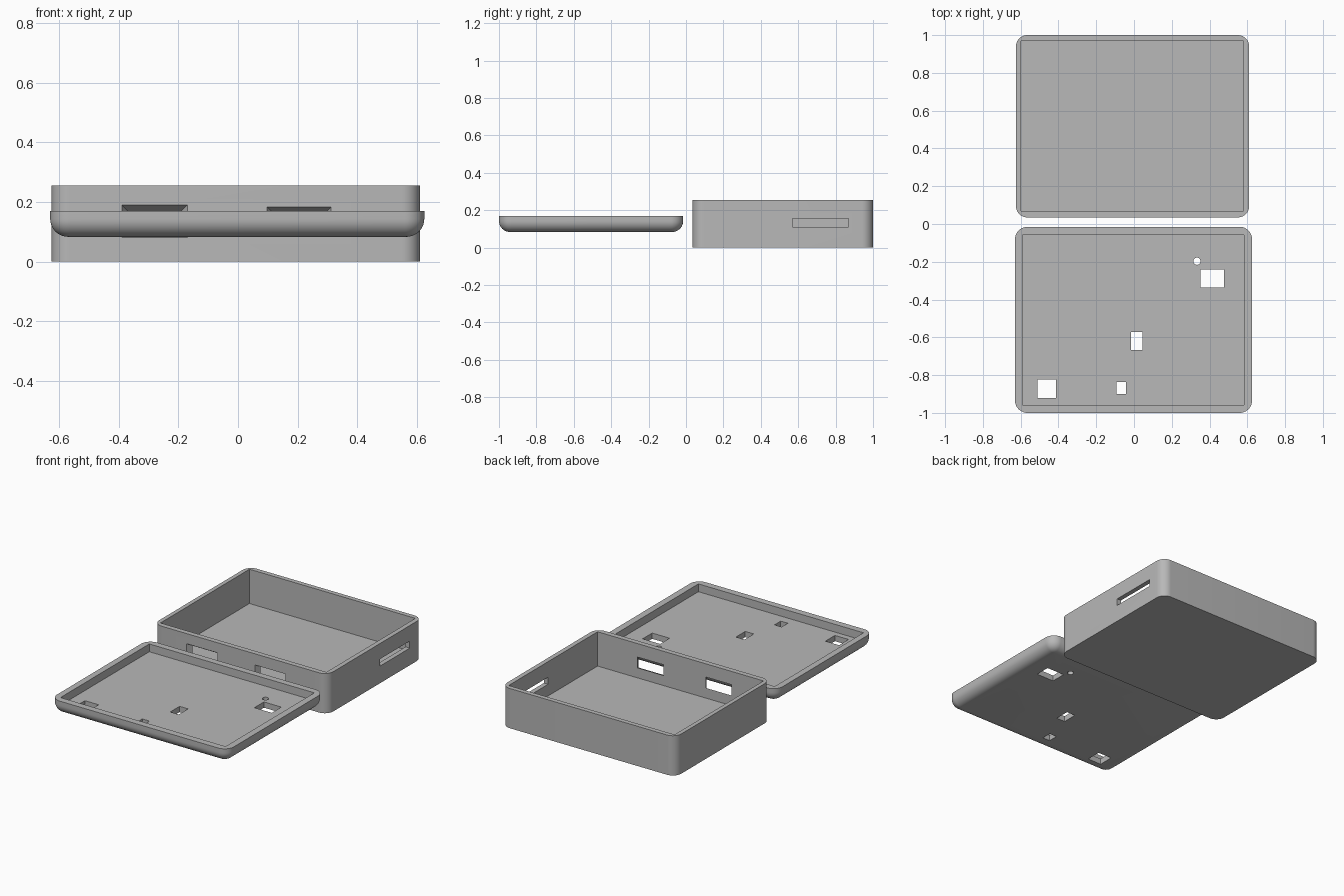
import bpy, bmesh, math
from mathutils import Vector

if "Cube" in bpy.data.objects:
    bpy.data.objects.remove(bpy.data.objects["Cube"], do_unlink=True)

grey = bpy.data.materials.new("plain_grey")
grey.use_nodes = True
colour = (0.48, 0.48, 0.48, 1)
grey.diffuse_color = colour
grey.node_tree.nodes["Principled BSDF"].inputs["Base Color"].default_value = colour


def add_object(name, bm):
    bmesh.ops.recalc_face_normals(bm, faces=bm.faces)
    mesh = bpy.data.meshes.new(name)
    bm.to_mesh(mesh)
    bm.free()
    mesh.materials.append(grey)
    obj = bpy.data.objects.new(name, mesh)
    bpy.context.collection.objects.link(obj)
    return obj


def rounded_outline(x, y, radius, steps=12):
    """Points round a rectangle with rounded corners."""
    corners = [(x[1], y[1], 1, 1), (x[0], y[1], -1, 1),
               (x[0], y[0], -1, -1), (x[1], y[0], 1, -1)]
    points = []
    for i, (cx, cy, sx, sy) in enumerate(corners):
        for k in range(steps + 1):
            a = math.pi / 2 * (i + k / steps)
            points.append((cx - sx * radius + radius * math.cos(a),
                           cy - sy * radius + radius * math.sin(a)))
    return points


def rounded_block(name, x, y, radius, levels):
    """Stack of outlines; each level is (inset, height)."""
    bm = bmesh.new()
    rings = []
    for inset, z in levels:
        outline = rounded_outline((x[0] + inset, x[1] - inset),
                                  (y[0] + inset, y[1] - inset), radius - inset)
        rings.append([bm.verts.new((px, py, z)) for px, py in outline])
    for low, high in zip(rings, rings[1:]):
        for i in range(len(low)):
            j = (i + 1) % len(low)
            bm.faces.new((low[i], low[j], high[j], high[i]))
    bm.faces.new(rings[0][::-1])
    bm.faces.new(rings[-1])
    return add_object(name, bm)


def box_cutter(x, y, z, flare=0):
    """Box; flare widens its front end and narrows its back end."""
    bm = bmesh.new()
    bmesh.ops.create_cube(bm, size=1)
    for v in bm.verts:
        grow = -2 * v.co.y * flare
        centre = Vector((sum(x), sum(y), sum(z))) / 2
        v.co = centre + Vector((
            v.co.x * (x[1] - x[0] + 2 * grow),
            v.co.y * (y[1] - y[0]),
            v.co.z * (z[1] - z[0] + 2 * grow)))
    return add_object("opening_cutter", bm)


def round_cutter(x, y, z, radius):
    bm = bmesh.new()
    bmesh.ops.create_cone(bm, cap_ends=True, segments=32, radius1=radius,
                          radius2=radius, depth=z[1] - z[0])
    bmesh.ops.translate(bm, verts=bm.verts, vec=(x, y, sum(z) / 2))
    return add_object("opening_cutter", bm)


def cut(obj, cutters):
    bpy.ops.object.select_all(action='DESELECT')
    bpy.context.view_layer.objects.active = obj
    obj.select_set(True)
    for cutter in cutters:
        cutter.hide_render = True
        mod = obj.modifiers.new("opening", 'BOOLEAN')
        mod.operation = 'DIFFERENCE'
        mod.solver = 'EXACT'
        mod.object = cutter
        bpy.ops.object.modifier_apply(modifier=mod.name)
        bpy.data.objects.remove(cutter, do_unlink=True)
    bpy.ops.object.shade_smooth_by_angle(angle=math.radians(30))


# Deep tray with square-cornered cavity, two flared ports and a side slot
tray = rounded_block("case_tray", (-0.625, 0.61), (0.035, 1.0), 0.06,
                     [(0, 0), (0, 0.255)])
cut(tray, [
    box_cutter((-0.598, 0.58), (0.068, 0.97), (0.035, 0.3)),
    box_cutter((-0.38, -0.18), (0.025, 0.078), (0.09, 0.18), 0.016),
    box_cutter((0.105, 0.305), (0.025, 0.078), (0.092, 0.176), 0.012),
    box_cutter((0.55, 0.65), (0.57, 0.87), (0.11, 0.155)),
])

# Shallow lid lying upside down, with its outer edge rounded
edge, steps = 0.06, 10
levels = []
for i in range(steps + 1):
    a = math.pi / 2 * i / steps
    levels.append((edge * (1 - math.sin(a)), 0.083 + edge * (1 - math.cos(a))))
levels.append((0, 0.17))
lid = rounded_block("case_lid", (-0.63, 0.625), (-1.0, -0.015), 0.066, levels)
through = (0.05, 0.2)
cut(lid, [
    box_cutter((-0.59, 0.582), (-0.957, -0.057), (0.12, 0.2)),
    box_cutter((-0.51, -0.413), (-0.92, -0.823), through),
    box_cutter((-0.093, -0.042), (-0.9, -0.837), through),
    box_cutter((-0.015, 0.046), (-0.666, -0.571), through),
    box_cutter((0.352, 0.476), (-0.337, -0.24), through),
    round_cutter(0.333, -0.197, through, 0.019),
])
